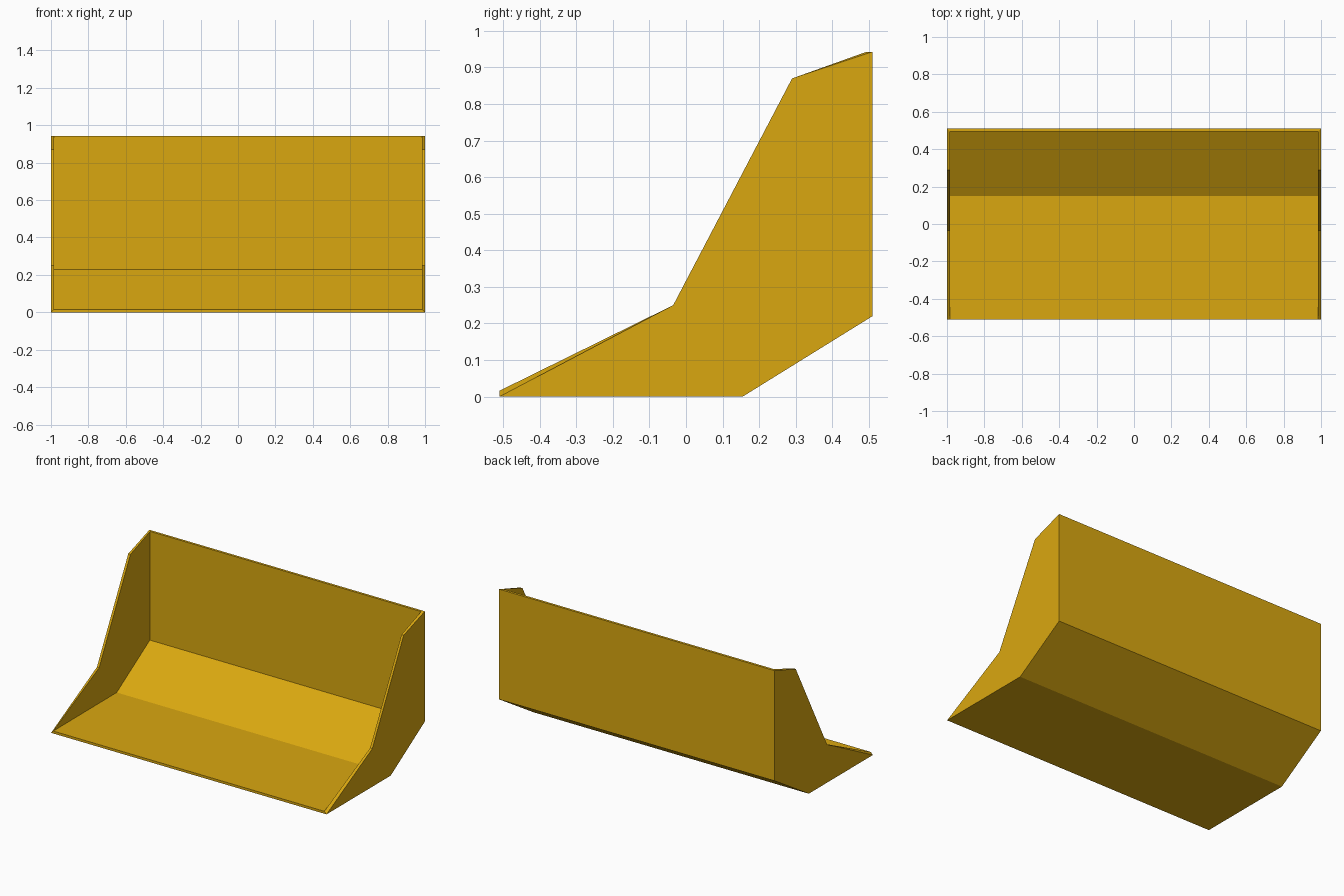
import bpy, bmesh

if "Cube" in bpy.data.objects:
    bpy.data.objects.remove(bpy.data.objects["Cube"])

# One flat colour
gold = bpy.data.materials.new("golden yellow")
gold.diffuse_color = (0.70, 0.39, 0.005, 1)
gold.use_nodes = True
gold.node_tree.nodes["Principled BSDF"].inputs["Base Color"].default_value = gold.diffuse_color

# Outer side profile (y, z): lip, floor, sloped heel, back, then the open front edge
PROFILE = [(-0.51, 0.0), (0.155, 0.0), (0.51, 0.22),
           (0.51, 0.943), (0.29, 0.87), (-0.035, 0.25)]
SHELL_EDGES = 3     # floor, heel and back are closed; the rest is open
HALF_WIDTH = 1.0

# Bucket skin: two side plates joined by the bent floor and back
bm = bmesh.new()
left, right = [[bm.verts.new((x, y, z)) for y, z in PROFILE]
               for x in (-HALF_WIDTH, HALF_WIDTH)]
bm.faces.new(left)
bm.faces.new(right[::-1])
for i in range(SHELL_EDGES):
    bm.faces.new((left[i], right[i], right[i + 1], left[i + 1]))
bmesh.ops.recalc_face_normals(bm, faces=bm.faces)

# Make sure the skin faces outward, so the thickness goes inward
bm.normal_update()
if next(f for f in bm.faces if left[0] in f.verts and right[0] in f.verts).normal.z > 0:
    bmesh.ops.reverse_faces(bm, faces=bm.faces)

mesh = bpy.data.meshes.new("loader_bucket")
bm.to_mesh(mesh)
bm.free()
mesh.materials.append(gold)
bucket = bpy.data.objects.new("loader_bucket", mesh)
bpy.context.collection.objects.link(bucket)

# Sheet thickness
plate = bucket.modifiers.new("plate thickness", 'SOLIDIFY')
plate.thickness = 0.016
plate.offset = -1
plate.use_even_offset = True
plate.use_quality_normals = True
